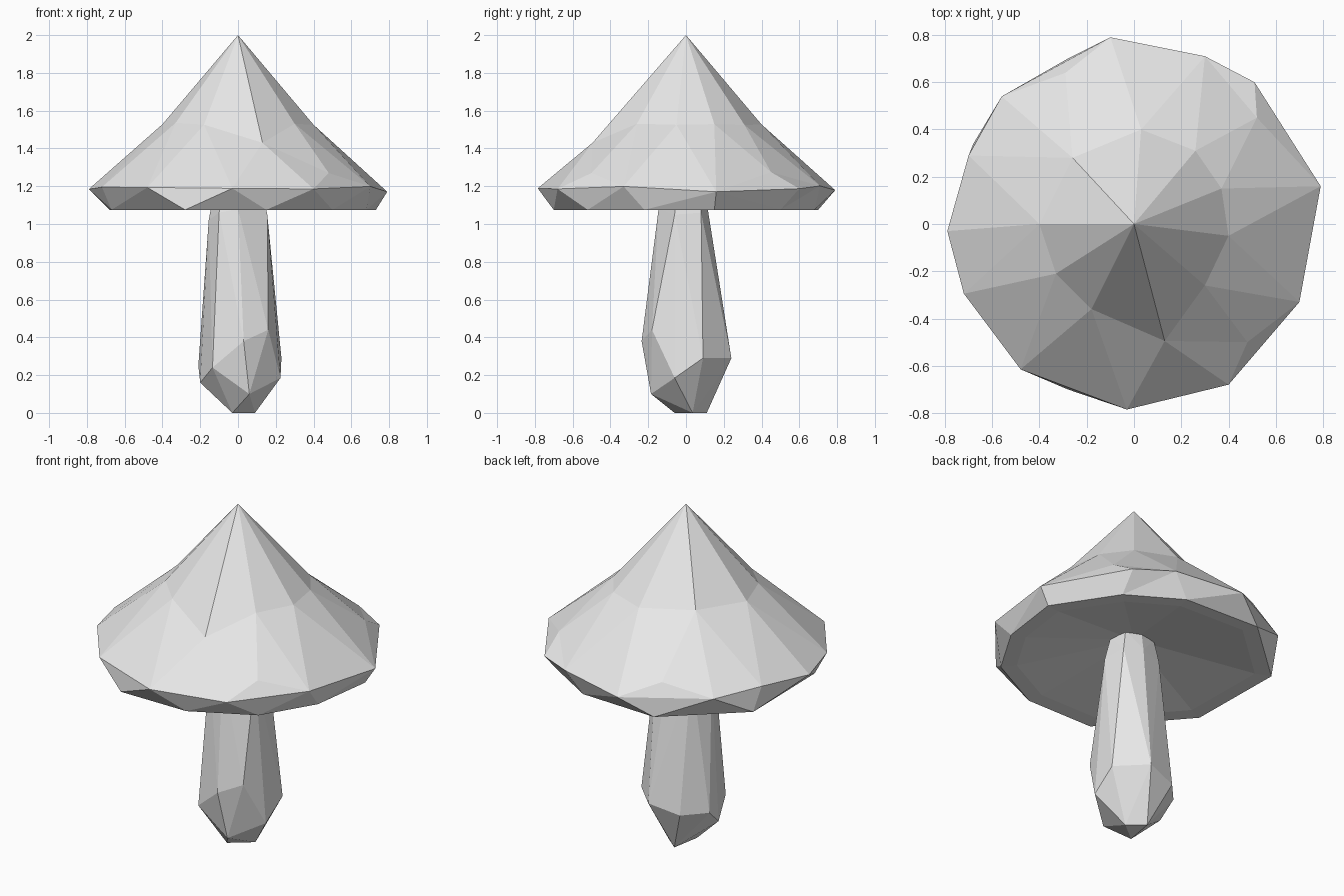
import bpy, bmesh
from math import atan2, hypot
from mathutils import Vector
from mathutils.geometry import delaunay_2d_cdt

cube = bpy.data.objects.get("Cube")
if cube:
    bpy.data.objects.remove(cube, do_unlink=True)

grey = bpy.data.materials.new("light_grey")
grey.use_nodes = True
colour = (0.8, 0.8, 0.8, 1)
grey.diffuse_color = colour
grey.node_tree.nodes["Principled BSDF"].inputs["Base Color"].default_value = colour


def finish(name, bm):
    """Weld, orient and link a flat shaded part."""
    bmesh.ops.remove_doubles(bm, verts=bm.verts, dist=0.002)
    bmesh.ops.recalc_face_normals(bm, faces=bm.faces)
    mesh = bpy.data.meshes.new(name)
    bm.to_mesh(mesh)
    bm.free()
    mesh.materials.append(grey)
    obj = bpy.data.objects.new(name, mesh)
    bpy.context.collection.objects.link(obj)
    return obj


def by_angle(points):
    return sorted(points, key=lambda p: atan2(p[1], p[0]))


def add_ring(bm, points):
    return [bm.verts.new(p) for p in points]


def bridge(bm, a, b):
    """Zip two rings of unequal counts together in order of angle."""
    def angle(ring, k):
        if k >= len(ring):
            return 9
        return atan2(ring[k].co.y, ring[k].co.x)
    i = j = 0
    while i < len(a) or j < len(b):
        p, q = a[i % len(a)], b[j % len(b)]
        if angle(a, i + 1) <= angle(b, j + 1) and i < len(a):
            i += 1
            bm.faces.new((p, q, a[i % len(a)]))
        else:
            j += 1
            bm.faces.new((p, q, b[j % len(b)]))


def cap_point(x, y):
    """Height of the flared cap above a plan position."""
    r = hypot(x, y)
    return Vector((x, y, 2 if r < 0.01 else 1.88 - 0.88 * r))


# Cap: irregular rings in plan, lifted onto the flared cone
waist = [(.03, .4), (.26, .31), (.37, .15), (.4, -.05), (.3, -.26),
         (.13, -.495), (-.18, -.36), (-.33, -.21), (-.4, 0), (-.26, .28)]
shoulder = [(.52, .45), (.48, -.5), (-.29, .64)]
rim = by_angle([(-.1, .79), (.3, .71), (.51, .6), (.79, .16), (.7, -.33),
                (.4, -.68), (-.03, -.785), (-.48, -.615), (-.72, -.295),
                (-.79, -.03), (-.7, .29), (-.56, .54)])
lower = by_angle([(-.28, -.7), (.15, -.7), (.5, -.52), (.68, -.22), (.73, .15),
                  (.5, .5), (.2, .68), (-.28, .7), (-.68, .34), (-.67, -.25)])

bm = bmesh.new()
plan = [Vector(p) for p in [(0, 0)] + waist + shoulder + rim]
spokes = [(0, k + 1) for k in range(len(waist))]
points, _, tris, *_ = delaunay_2d_cdt(plan, spokes, [], 0, 0.0001)
top = add_ring(bm, [cap_point(*p) for p in points])
for t in tris:
    bm.faces.new([top[k] for k in t])

# Cap edge, lip and hollow underside
edge = add_ring(bm, [cap_point(*p) for p in rim])
lip = add_ring(bm, [(x, y, 1.075) for x, y in lower])
inner = add_ring(bm, [(x * .88, y * .88, 1.08) for x, y in lower])
bridge(bm, edge, lip)
bridge(bm, lip, inner)
centre = bm.verts.new((0, 0, 1.2))
for k, v in enumerate(inner):
    bm.faces.new((v, inner[k - 1], centre))
finish("cap", bm)

# Stem: faceted hull with a bulging foot and a tapered neck
foot = [(-.03, -.06, 0), (.09, .035, 0), (0, .11, 0), (.06, -.185, .1)]
bulge = [(.225, -.06, .185), (.23, .09, .29), (.08, .24, .29), (-.1, .2, .25),
         (-.21, .08, .25), (-.2, -.02, .16), (-.135, -.18, .24),
         (.03, -.235, .38), (.16, -.18, .44)]
neck = [(-.155, -.02, 1.02), (-.1, -.12, 1.06), (0, -.145, 1.08),
        (.155, -.06, 1.05), (.14, .08, 1.06), (.03, .115, 1.08), (-.1, .09, 1.06)]
crown = [(x * .8, y * .8, 1.19) for x, y, z in neck]

bm = bmesh.new()
hull = bmesh.ops.convex_hull(bm, input=add_ring(bm, foot + bulge + neck + crown))
loose = [v for v in bm.verts if not v.link_faces]
bmesh.ops.delete(bm, geom=loose, context='VERTS')
finish("stem", bm)
